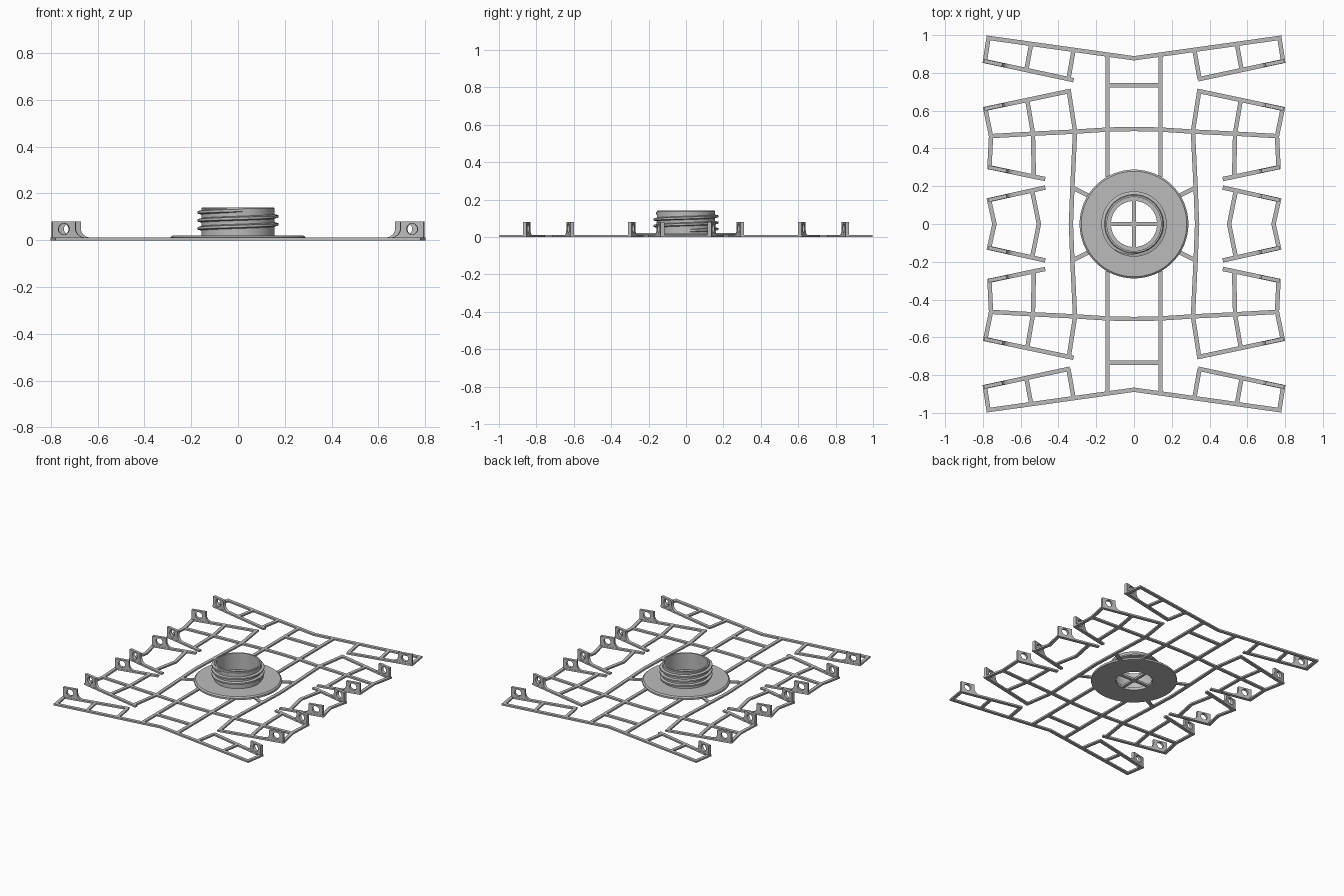
import bpy, bmesh, math
from mathutils import Matrix, Vector

cube = bpy.data.objects.get("Cube")
if cube:
    bpy.data.objects.remove(cube)

grey = bpy.data.materials.new("plain grey")
grey.use_nodes = True
colour = (0.5, 0.5, 0.5, 1)
grey.diffuse_color = colour
grey.node_tree.nodes["Principled BSDF"].inputs["Base Color"].default_value = colour

BAR_W, BAR_H = 0.023, 0.012


def add_object(name, bm, smooth=False, mirror=False):
    bmesh.ops.recalc_face_normals(bm, faces=bm.faces)
    mesh = bpy.data.meshes.new(name)
    bm.to_mesh(mesh)
    bm.free()
    mesh.materials.append(grey)
    ob = bpy.data.objects.new(name, mesh)
    bpy.context.collection.objects.link(ob)
    if mirror:
        mod = ob.modifiers.new("four quarters", 'MIRROR')
        mod.use_axis = (True, True, False)
        mod.use_mirror_merge = False
    if smooth:
        bpy.ops.object.select_all(action='DESELECT')
        ob.select_set(True)
        bpy.context.view_layer.objects.active = ob
        bpy.ops.object.shade_smooth_by_angle(angle=math.radians(35))
    return ob


def sweep(bm, rings, closed=False):
    """Skin a list of point rings, capping the ends unless closed."""
    vr = [[bm.verts.new(p) for p in ring] for ring in rings]
    n = len(vr[0])
    for i in range(len(vr) if closed else len(vr) - 1):
        a, b = vr[i], vr[(i + 1) % len(vr)]
        for j in range(n):
            k = (j + 1) % n
            bm.faces.new((a[j], a[k], b[k], b[j]))
    if not closed:
        bm.faces.new(vr[0])
        bm.faces.new(vr[-1])


def bar(bm, points, width=BAR_W, height=BAR_H):
    """Flat bar with mitred corners along a path."""
    pts = [Vector(p) for p in points]
    rings = []
    for i, p in enumerate(pts):
        d1 = (p - pts[i - 1]).normalized() if i else (pts[1] - p).normalized()
        d2 = (pts[i + 1] - p).normalized() if i < len(pts) - 1 else d1
        n1, n2 = Vector((-d1.y, d1.x)), Vector((-d2.y, d2.x))
        m = (n1 + n2).normalized()
        m *= width / 2 / m.dot(n1)
        a, b = p + m, p - m
        rings.append([(a.x, a.y, 0), (b.x, b.y, 0),
                      (b.x, b.y, height), (a.x, a.y, height)])
    sweep(bm, rings)


def lattice(name, paths, mirror=True):
    bm = bmesh.new()
    for path in paths:
        bar(bm, path)
    add_object(name, bm, mirror=mirror)


# Lattice, one quarter mirrored to four
lattice("end_arm", [
    [(-.003, .877), (.77, .985), (.789, .862), (.34, .766)],
    [(.545, .95), (.57, .815)],
    [(.32, .92), (.347, .768)]])
lattice("wide_arm", [
    [(.312, .49), (.345, .703), (.787, .61), (.757, .465), (.765, .3), (.47, .238)],
    [(.565, .655), (.535, .48), (.53, .25)],
    [(-.003, .503), (.14, .5), (.312, .489), (.535, .478), (.765, .465)]])
lattice("middle_arm", [
    [(.47, .193), (.767, .127), (.738, -.003)],
    [(.54, .18), (.503, -.003)]])
lattice("central_frame", [
    [(.14, .25), (.14, .89)],
    [(-.003, .735), (.14, .735)],
    [(.312, .49), (.326, .2), (.334, -.003)],
    [(.23, .145), (.328, .194)]])
lattice("left_over_right_stubs", [
    [(-.345, .768), (-.32, .761)],
    [(-.345, -.703), (-.32, -.709)]], mirror=False)


# Upright tie tabs with a bolt hole and a filleted foot
def tab(name, outer, inner):
    curve = bpy.data.curves.new(name, 'CURVE')
    curve.dimensions = '2D'
    curve.fill_mode = 'BOTH'
    curve.extrude = 0.01
    fillet = [(.14 - .04 * math.cos(a), .052 - .04 * math.sin(a))
              for a in (math.pi / 2 * i / 6 for i in range(7))]
    outline = [(0, 0), (0, .08), (.1, .08)] + fillet + [(.14, 0)]
    hole = [(.05 + .024 * math.cos(math.tau * i / 24),
             .048 + .024 * math.sin(math.tau * i / 24)) for i in range(24)]
    for loop in (outline, hole):
        spline = curve.splines.new('POLY')
        spline.points.add(len(loop) - 1)
        for point, (x, y) in zip(spline.points, loop):
            point.co = (x, y, 0, 1)
        spline.use_cyclic_u = True
    temp = bpy.data.objects.new(name + "_outline", curve)
    bpy.context.collection.objects.link(temp)
    graph = bpy.context.evaluated_depsgraph_get()
    mesh = bpy.data.meshes.new_from_object(temp.evaluated_get(graph))
    bpy.data.objects.remove(temp)
    u = (Vector(inner) - Vector(outer)).normalized().to_3d()
    up = Vector((0, 0, 1))
    turn = Matrix((u, up, u.cross(up))).transposed().to_4x4()
    bm = bmesh.new()
    bm.from_mesh(mesh)
    bpy.data.meshes.remove(mesh)
    bmesh.ops.remove_doubles(bm, verts=bm.verts, dist=1e-5)
    bm.transform(Matrix.Translation(Vector(outer).to_3d()) @ turn)
    add_object(name, bm, smooth=True, mirror=True)


tab("end_arm_tab", (.795, .863), (.345, .768))
tab("wide_arm_outer_tab", (.793, .609), (.345, .703))
tab("wide_arm_inner_tab", (.772, .301), (.47, .238))
tab("middle_arm_tab", (.772, .126), (.47, .193))


# Round flange and hollow neck, turned from profiles
def lathe(name, profile, steps=96):
    bm = bmesh.new()
    rings = []
    for i in range(steps):
        a = math.tau * i / steps
        rings.append([(r * math.cos(a), r * math.sin(a), z) for r, z in profile])
    sweep(bm, rings, closed=True)
    add_object(name, bm, smooth=True)


lathe("flange", [(.122, 0), (.288, 0), (.288, .013), (.279, .021), (.122, .021)])
lathe("neck", [(.143, .015), (.156, .015), (.156, .136), (.152, .141),
               (.143, .141)])

# Helical screw thread, fading in and out at the ends
bm = bmesh.new()
rings = []
turns, per_turn, pitch = 2.8, 72, 0.034
count = int(turns * per_turn)
for i in range(count + 1):
    a = math.tau * i / per_turn
    z = 0.034 + pitch * i / per_turn
    fade = min(1, (i + 1) / 12, (count - i + 1) / 12)
    crest = 0.154 + 0.019 * fade
    section = [(.15, -.011), (crest, -.005), (crest, .005), (.15, .011)]
    rings.append([(r * math.cos(a), r * math.sin(a), z + h) for r, h in section])
sweep(bm, rings)
add_object("screw_thread", bm, smooth=True)

# Cross and hub inside the opening
bm = bmesh.new()
bar(bm, [(-.13, 0), (.13, 0)], 0.02, 0.015)
bar(bm, [(0, -.13), (0, .13)], 0.02, 0.015)
bmesh.ops.create_cone(bm, cap_ends=True, segments=24, radius1=.018, radius2=.018,
                      depth=.016, matrix=Matrix.Translation((0, 0, .008)))
add_object("opening_cross", bm)
